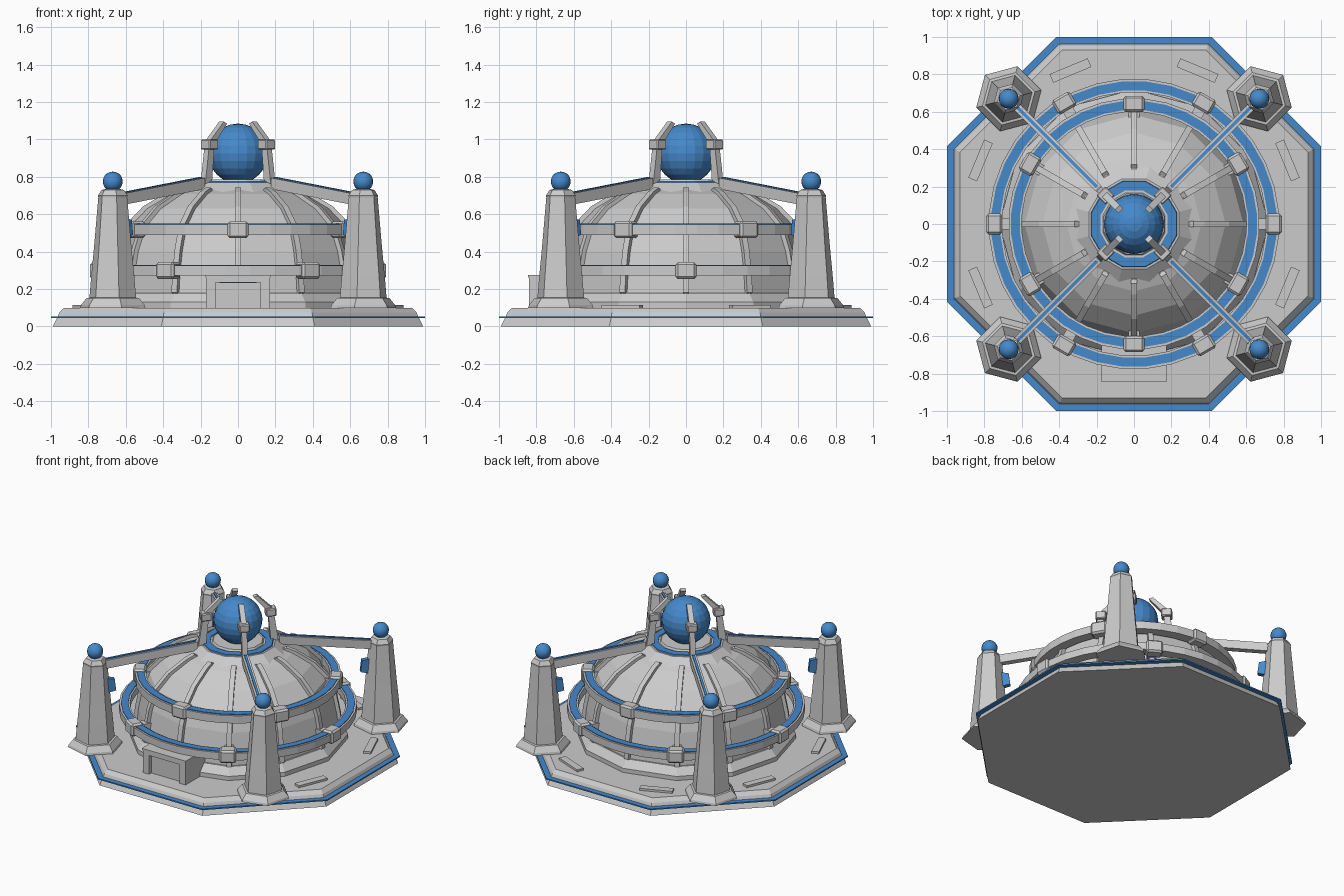
import bpy, bmesh
from math import sin, cos, pi, radians

if "Cube" in bpy.data.objects:
    bpy.data.objects.remove(bpy.data.objects["Cube"])

blue = bpy.data.materials.new("blue_glow")
blue.diffuse_color = (0.06, 0.25, 0.6, 1)
blue.use_nodes = True
blue.node_tree.nodes["Principled BSDF"].inputs["Base Color"].default_value = blue.diffuse_color


def finish(name, bm, mat=None, bevel=0):
    bmesh.ops.recalc_face_normals(bm, faces=bm.faces)
    me = bpy.data.meshes.new(name)
    bm.to_mesh(me)
    bm.free()
    ob = bpy.data.objects.new(name, me)
    bpy.context.collection.objects.link(ob)
    if mat:
        me.materials.append(mat)
    if bevel:
        mod = ob.modifiers.new("bevel", 'BEVEL')
        mod.width = bevel
        mod.segments = 1
    return ob


def lathe(name, profile, n, turn=0, mat=None, closed=False, at=(0, 0)):
    """Spin (radius, z) points into an n-sided solid, or a ring if closed."""
    bm = bmesh.new()
    rows = []
    for r, z in profile:
        rows.append([bm.verts.new((at[0] + r * cos(radians(turn) + 2 * pi * k / n),
                                   at[1] + r * sin(radians(turn) + 2 * pi * k / n), z))
                     for k in range(n)])
    pairs = list(zip(rows, rows[1:]))
    if closed:
        pairs.append((rows[-1], rows[0]))
    else:
        bm.faces.new(rows[0])
        bm.faces.new(rows[-1])
    for a, b in pairs:
        for k in range(n):
            j = (k + 1) % n
            bm.faces.new((a[k], a[j], b[j], b[k]))
    return finish(name, bm, mat)


def plate(name, pts, width, deg, mat=None, bevel=0, shift=0):
    """Extrude a (radius, z) outline sideways, then turn it to the angle deg."""
    bm = bmesh.new()
    c, s = cos(radians(deg)), sin(radians(deg))
    sides = []
    for t in (shift - width / 2, shift + width / 2):
        sides.append([bm.verts.new((r * c - t * s, r * s + t * c, z)) for r, z in pts])
    a, b = sides
    bm.faces.new(a)
    bm.faces.new(b)
    for k in range(len(pts)):
        j = (k + 1) % len(pts)
        bm.faces.new((a[k], a[j], b[j], b[k]))
    return finish(name, bm, mat, bevel)


def block(name, r0, r1, z0, z1, width, deg, **kw):
    return plate(name, [(r0, z0), (r1, z0), (r1, z1), (r0, z1)], width, deg, **kw)


def ring(name, r0, r1, z0, z1, n, turn=0, mat=None):
    return lathe(name, [(r0, z0), (r1, z0), (r1, z1), (r0, z1)], n, turn, mat, closed=True)


def ball(name, r, loc, seg, rings, smooth=False):
    bpy.ops.mesh.primitive_uv_sphere_add(segments=seg, ring_count=rings, radius=r, location=loc)
    ob = bpy.context.object
    ob.name = name
    ob.data.materials.append(blue)
    if smooth:
        bpy.ops.object.shade_smooth()


# octagonal platform with a blue edge strip
oct_k = 1 / cos(pi / 8)
lathe("platform", [(a * oct_k, z) for a, z in
                   [(.99, 0), (.965, .05), (.955, .075), (.93, .1)]], 8, 22.5)
ring("platform_strip", .94 * oct_k, 1.0 * oct_k, .045, .054, 8, 22.5, blue)

# floor vents, left out beside the door
for deg in (22.5, 67.5, 112.5, 157.5, 202.5, 337.5):
    block("floor_vent", .863, .913, .095, .115, .22, deg)

# faceted dome on a plinth
lathe("plinth", [(.72, .095), (.72, .13), (.675, .18)], 12)
shell = [(.665, .17), (.655, .27), (.63, .40), (.585, .53), (.49, .63), (.36, .708), (.30, .73)]
lathe("dome", shell, 12)
rib = [(r + .018, z + .012) for r, z in shell] + [(r - .03, z - .02) for r, z in reversed(shell)]
for k in range(12):
    plate("dome_rib", rib, .034, 30 * k)

# dome cap with four blue inlays
lathe("dome_cap", [(.33, .70), (.325, .715), (.25, .77), (.19, .772)], 12, 15)
lathe("cap_inlay", [(.185, .765), (.24, .765), (.235, .778), (.185, .778)], 12, 15, blue, True)
lathe("orb_seat", [(.18, .76), (.165, .785)], 12, 15)

# two halo rings with blue tops and clamp boxes
for label, mid, z0, z1, turn in (("upper", .635, .49, .545, 30), ("lower", .74, .273, .325, 0)):
    ring(label + "_halo", mid - .035, mid + .037, z0, z1, 36, 5)
    ring(label + "_halo_strip", mid - .024, mid + .024, z1 - .01, z1 + .005, 36, 5, blue)
    for k in range(6):
        deg = turn + 60 * k
        zc = (z0 + z1) / 2
        block(label + "_clamp", mid - .035, mid + .05, zc - .045, zc + .045, .11, deg, bevel=.012)
        block(label + "_bracket", .56, mid, zc - .025, zc + .02, .06, deg)

# central orb
ball("orb", .16, (0, 0, .925), 20, 12)

# corner parts on each diagonal
for deg in (45, 135, 225, 315):
    # orb prong with collar
    plate("orb_prong", [(.215, .765), (.265, .765), (.232, .99), (.125, 1.095),
                        (.10, 1.085), (.195, .975)], .036, deg)
    block("prong_collar", .18, .25, .945, 1.0, .07, deg, bevel=.006)
    # hexagonal tower
    x, y = .947 * cos(radians(deg)), .947 * sin(radians(deg))
    lathe("tower_foot", [(.18, .10), (.176, .115), (.145, .152), (.12, .155)], 6, deg, at=(x, y))
    lathe("tower", [(.133, .11), (.118, .28), (.104, .42), (.08, .69), (.082, .70),
                    (.062, .73), (.04, .735)], 6, deg, at=(x, y))
    ball("tower_light", .053, (x, y, .775), 16, 10, True)
    # sloping beam with blue top strip
    plate("beam", [(.27, .735), (.89, .65), (.89, .71), (.27, .795)], .042, deg)
    plate("beam_strip", [(.28, .78), (.88, .70), (.88, .717), (.28, .80)], .016, deg, blue)
    # blue panel on the tower's inner edge
    plate("tower_panel", [(.81, .49), (.865, .475), (.875, .58), (.82, .57)], .035, deg, blue)

# door porch at the front
for side in (-1, 1):
    block("door_post", .60, .84, .095, .265, .05, 270, shift=side * .145)
block("door_lintel", .60, .84, .235, .265, .34, 270)
block("porch_roof", .60, .845, .262, .275, .35, 270)
block("door_panel", .60, .815, .095, .24, .25, 270)
block("door_light", .80, .83, .232, .242, .20, 270, mat=blue)
